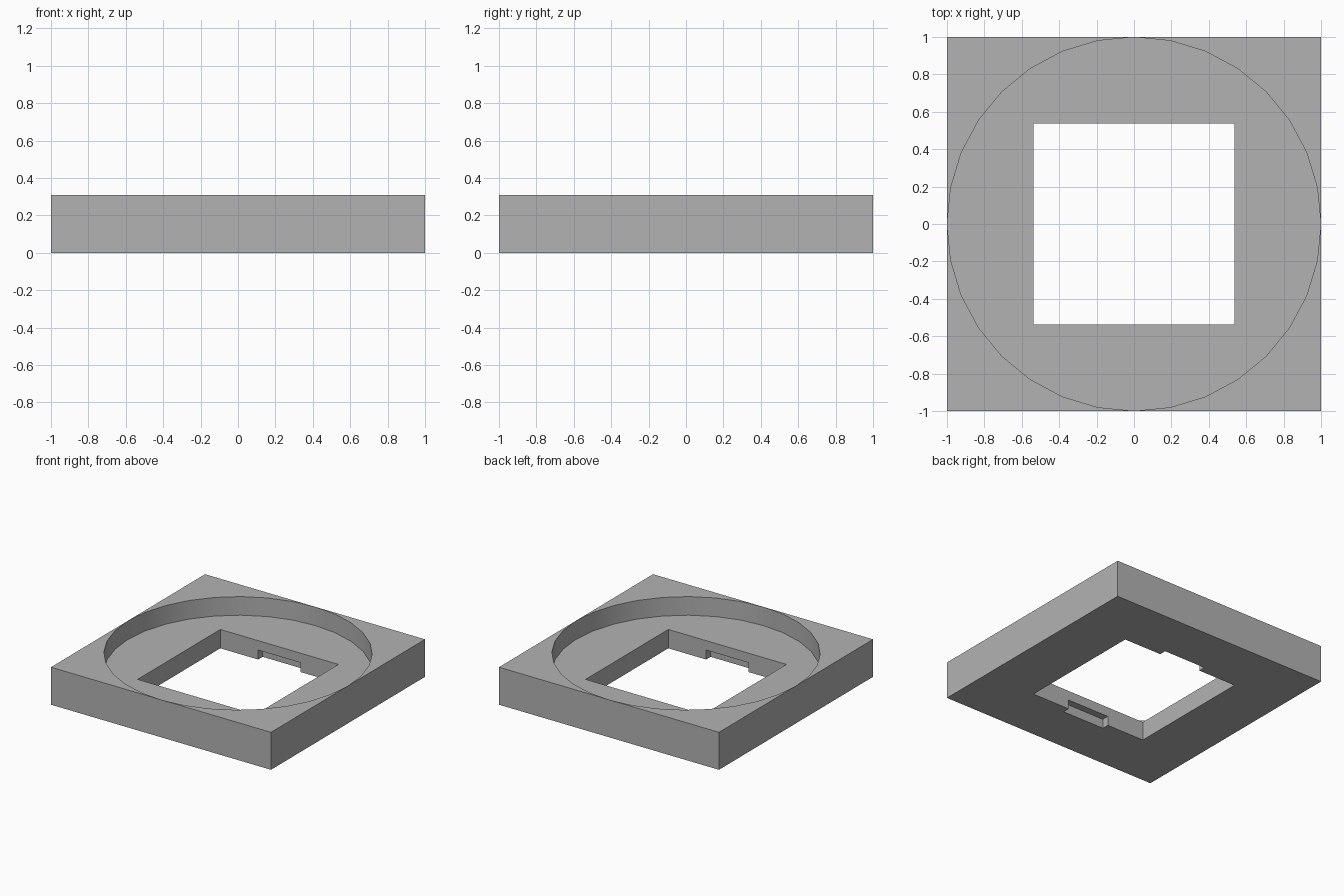
import bpy
import math

cube = bpy.data.objects.get("Cube")
if cube:
    bpy.data.objects.remove(cube, do_unlink=True)

HEIGHT = 0.308       # plate thickness
FLOOR = 0.155        # level of the recess floor
HOLE = 0.537         # half width of the square opening
NOTCH_TOP = 0.077
NOTCH_DEPTH = 0.058
NOTCH_HALF = 0.193
OVER = 0.1           # how far cutters pass beyond the plate

grey = bpy.data.materials.new("plain grey")
grey.use_nodes = True
color = (0.45, 0.45, 0.45, 1)
grey.diffuse_color = color
grey.node_tree.nodes["Principled BSDF"].inputs["Base Color"].default_value = color


def box(name, half_x, half_y, bottom, top):
    bpy.ops.mesh.primitive_cube_add(size=2, location=(0, 0, (bottom + top) / 2))
    obj = bpy.context.object
    obj.name = name
    obj.scale = (half_x, half_y, (top - bottom) / 2)
    bpy.ops.object.transform_apply(location=True, rotation=False, scale=True)
    obj.data.materials.append(grey)
    return obj


def cut(target, cutter):
    cutter.hide_render = True
    mod = target.modifiers.new("cut", 'BOOLEAN')
    mod.operation = 'DIFFERENCE'
    mod.solver = 'EXACT'
    mod.object = cutter
    bpy.context.view_layer.objects.active = target
    bpy.ops.object.modifier_apply(modifier=mod.name)
    bpy.data.objects.remove(cutter, do_unlink=True)


# Square plate
plate = box("base_plate", 1, 1, 0, HEIGHT)

# Round recess in the top, almost touching the sides
bpy.ops.mesh.primitive_cylinder_add(
    vertices=32, radius=0.999, depth=HEIGHT + OVER - FLOOR,
    location=(0, 0, (HEIGHT + OVER + FLOOR) / 2))
recess = bpy.context.object
recess.name = "recess_cutter"
recess.data.materials.append(grey)
cut(plate, recess)

# Square opening through the floor
cut(plate, box("opening_cutter", HOLE, HOLE, -OVER, HEIGHT + OVER))

# Underside notches in the front and back walls of the opening
cut(plate, box("notch_cutter", NOTCH_HALF, HOLE + NOTCH_DEPTH, -OVER, NOTCH_TOP))

# Smooth the round wall, keep the corners crisp
bpy.ops.object.select_all(action='DESELECT')
plate.select_set(True)
bpy.context.view_layer.objects.active = plate
bpy.ops.object.shade_smooth_by_angle(angle=math.radians(30))
